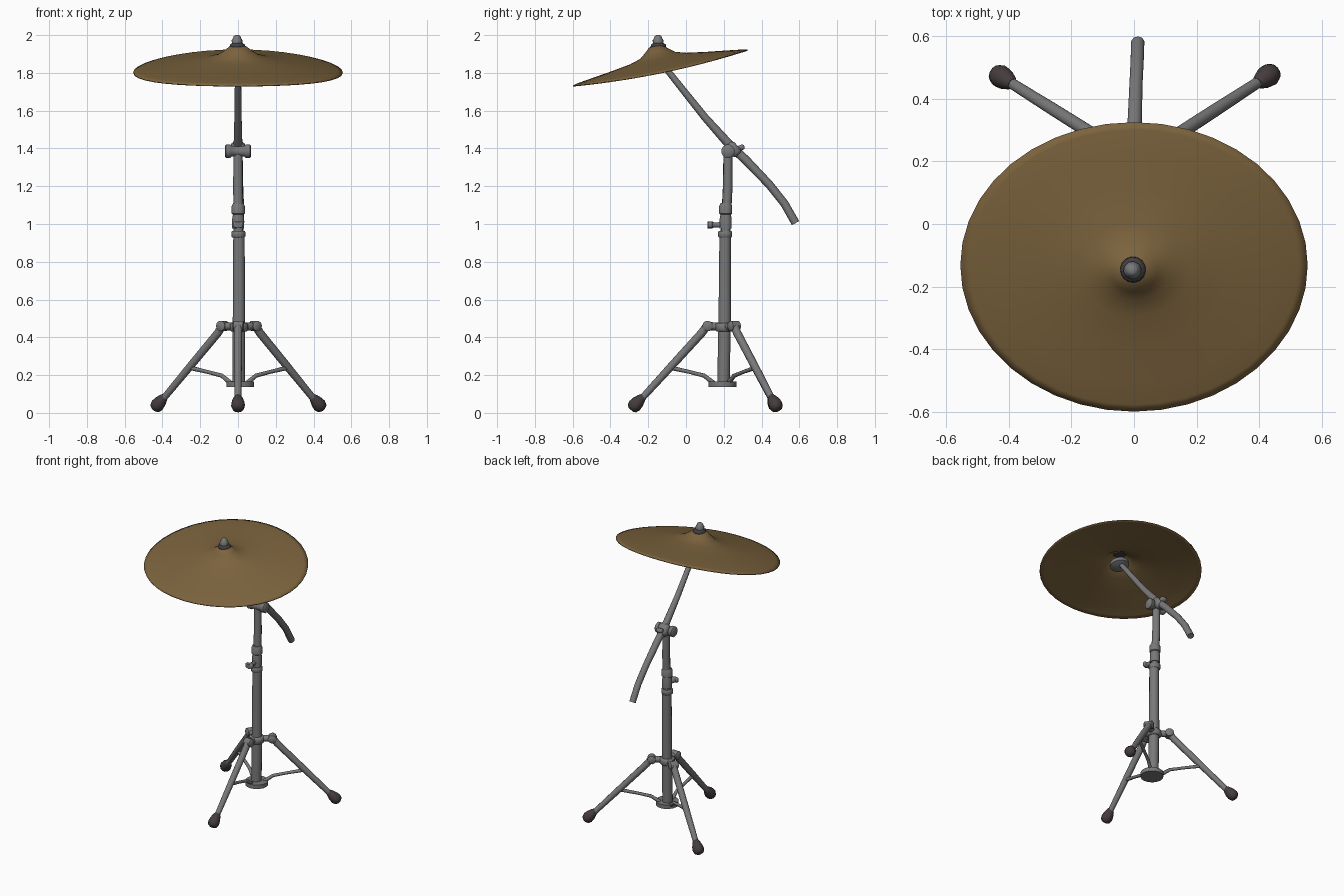
import bpy, bmesh, math
from mathutils import Vector, Matrix

if "Cube" in bpy.data.objects:
    bpy.data.objects.remove(bpy.data.objects["Cube"])


def material(name, rgb):
    m = bpy.data.materials.new(name)
    m.diffuse_color = (*rgb, 1)
    m.use_nodes = True
    m.node_tree.nodes["Principled BSDF"].inputs["Base Color"].default_value = m.diffuse_color
    return m


STEEL = material("steel grey", (0.19, 0.19, 0.19))
BRONZE = material("bronze", (0.20, 0.125, 0.047))
RUBBER = material("dark rubber", (0.06, 0.046, 0.046))
BLACK = material("dark felt", (0.05, 0.05, 0.055))


def finish(name, bm, mat):
    bmesh.ops.recalc_face_normals(bm, faces=bm.faces)
    me = bpy.data.meshes.new(name)
    bm.to_mesh(me)
    bm.free()
    me.materials.append(mat)
    ob = bpy.data.objects.new(name, me)
    bpy.context.collection.objects.link(ob)
    bpy.ops.object.select_all(action='DESELECT')
    bpy.context.view_layer.objects.active = ob
    ob.select_set(True)
    bpy.ops.object.shade_smooth_by_angle(angle=math.radians(50))
    return ob


def tube(name, points, radii, mat=STEEL, sides=10):
    """Capped round tube through points, with one radius per point."""
    pts = [Vector(p) for p in points]
    if not isinstance(radii, (list, tuple)):
        radii = [radii] * len(pts)
    bm = bmesh.new()
    rings = []
    side = None
    for i, p in enumerate(pts):
        d = (pts[min(i + 1, len(pts) - 1)] - pts[max(i - 1, 0)]).normalized()
        if side is None:
            side = d.orthogonal().normalized()
        side = (side - d * side.dot(d)).normalized()
        up = d.cross(side)
        rings.append([bm.verts.new(p + radii[i] * (
            side * math.cos(2 * math.pi * k / sides) +
            up * math.sin(2 * math.pi * k / sides))) for k in range(sides)])
    for a, b in zip(rings, rings[1:]):
        for k in range(sides):
            j = (k + 1) % sides
            bm.faces.new((a[k], a[j], b[j], b[k]))
    bm.faces.new(rings[0])
    bm.faces.new(rings[-1])
    return finish(name, bm, mat)


def lathe(name, start, axis, profile, mat=STEEL, sides=12):
    """Turned part: profile is (distance along axis, radius)."""
    s, a = Vector(start), Vector(axis).normalized()
    return tube(name, [s + a * t for t, r in profile],
                [r for t, r in profile], mat, sides)


def box(name, centre, size, tilt=0.0):
    bm = bmesh.new()
    bmesh.ops.create_cube(bm, size=1, matrix=Matrix.Translation(centre)
                          @ Matrix.Rotation(tilt, 4, 'X')
                          @ Matrix.Diagonal((*size, 1)))
    bmesh.ops.bevel(bm, geom=bm.edges[:], offset=min(size) * 0.25,
                    segments=1, affect='EDGES')
    return finish(name, bm, STEEL)


UP = (0, 0, 1)
PX, PY = 0.005, 0.205

# Main column: base disc, lower tube and thinner upper tube
lathe("base_disc", (0.012, 0.193, 0.137), UP, [(0, 0.074), (0.028, 0.074)], sides=16)
tube("lower_tube", [(PX, 0.198, 0.15), (PX, PY, 0.5), (PX, 0.207, 0.95)],
     [0.034, 0.034, 0.031], sides=12)
tube("upper_tube", [(0.003, 0.208, 0.94), (0, 0.221, 1.2), (0, 0.222, 1.39)],
     [0.026, 0.026, 0.024])

# Collars on the column
lathe("lower_collar", (0.002, 0.207, 0.928), UP,
      [(0, 0.033), (0.006, 0.038), (0.03, 0.038), (0.036, 0.033)])
lathe("height_clamp", (0.001, 0.21, 0.975), UP,
      [(0, 0.033), (0.05, 0.033), (0.075, 0.029), (0.08, 0.036),
       (0.12, 0.036), (0.135, 0.028)])
lathe("clamp_screw", (0, 0.2, 0.995), (0, -1, 0),
      [(0, 0.016), (0.05, 0.013), (0.06, 0.018), (0.085, 0.018)], sides=8)
box("wing_grip", (0, 0.128, 0.996), (0.055, 0.024, 0.032))

# Boom arm with its tilting joint
tube("boom_arm", [(0, -0.135, 1.86), (0, -0.02, 1.715), (0, 0.10, 1.565),
                  (0, 0.225, 1.425), (0.002, 0.32, 1.335), (0.006, 0.44, 1.21),
                  (0.010, 0.52, 1.11), (0.012, 0.58, 1.005)],
     [0.016, 0.018, 0.020, 0.024, 0.024, 0.022, 0.022, 0.022])
lathe("tilt_joint", (-0.07, 0.222, 1.385), (1, 0, 0),
      [(0, 0.028), (0.006, 0.036), (0.03, 0.036), (0.036, 0.029),
       (0.104, 0.029), (0.11, 0.036), (0.134, 0.036), (0.14, 0.028)])
box("boom_clamp", (0, 0.25, 1.395), (0.075, 0.08, 0.06), -0.84)
box("boom_clamp_lug", (0.0, 0.288, 1.403), (0.045, 0.045, 0.028), 0.4)

# Tripod: hub, three legs, feet and braces
lathe("tripod_hub", (PX, 0.203, 0.43), UP,
      [(0, 0.042), (0.008, 0.05), (0.038, 0.05), (0.046, 0.042)])
HUB = Vector((PX, 0.2, 0.455))
LEGS = {
    "front": ((0.002, 0.115, 0.46), (0, 0.085, 0.425), (0, -0.235, 0.075)),
    "left": ((-0.08, 0.255, 0.46), (-0.105, 0.27, 0.425), (-0.395, 0.452, 0.075)),
    "right": ((0.09, 0.255, 0.46), (0.115, 0.27, 0.425), (0.40, 0.455, 0.075)),
}
for key, (top, knee, end) in LEGS.items():
    top, knee, end = Vector(top), Vector(knee), Vector(end)
    tube(key + "_hub_arm", [HUB, top], [0.02, 0.022], sides=8)
    across = (top - HUB).cross(Vector(UP)).normalized()
    lathe(key + "_leg_hinge", top - across * 0.03, across,
          [(0, 0.02), (0.006, 0.028), (0.054, 0.028), (0.06, 0.02)], sides=10)
    mid = knee.lerp(end, 0.5)
    tube(key + "_leg", [top + Vector((0, 0, 0.008)), knee, mid, end],
         [0.022, 0.022, 0.021, 0.018])
    # Rubber foot continues the leg and rounds off at the floor
    run = end - knee
    lathe(key + "_foot", end + Vector((0, 0, 0.004)), run,
          [(-0.012, 0.017), (0, 0.024), (0.03, 0.034), (0.055, 0.037),
           (0.076, 0.030), (0.085, 0.015)], RUBBER, 12)
    # Curved brace from the base disc out to the leg
    out = Vector((run.x, run.y, 0)).normalized()
    base = Vector((PX, 0.197, 0.157)) + out * 0.05
    join = knee.lerp(end, 0.53)
    tube(key + "_brace", [base, base.lerp(join, 0.22) + Vector((0, 0, 0.022)),
                          base.lerp(join, 0.55) + Vector((0, 0, 0.014)), join],
         [0.013, 0.011, 0.010, 0.012], sides=8)

# Cymbal: thin oval dish with a raised bell, tilted forward
PROFILE = [(0.03, 0.118), (0.08, 0.112), (0.13, 0.09), (0.20, 0.064),
           (0.32, 0.047), (0.55, 0.030), (0.80, 0.014), (0.95, 0.004), (1.0, -0.002)]
N = 40
bm = bmesh.new()
rings = []
tilt = Matrix.Translation((0, -0.1375, 1.83)) @ Matrix.Rotation(math.radians(11.6), 4, 'X')
for s, h in PROFILE:
    ring = []
    for k in range(N):
        a = 2 * math.pi * k / N
        x, y = 0.555 * s * math.cos(a), 0.472 * s * math.sin(a)
        ring.append(bm.verts.new(tilt @ Vector((x, y, h - 0.025 * (x / 0.555) ** 2))))
    rings.append(ring)
for a, b in zip(rings, rings[1:]):
    for k in range(N):
        j = (k + 1) % N
        bm.faces.new((a[k], b[k], b[j], a[j]))
bm.faces.new(rings[0])
cymbal = finish("cymbal", bm, BRONZE)
shell = cymbal.modifiers.new("thickness", 'SOLIDIFY')
shell.thickness = 0.006
shell.offset = -1

# Cymbal seat below, felt and nut above
lathe("cymbal_seat", (0, -0.14, 1.835), (0, -0.2, 1),
      [(0, 0.03), (0.012, 0.062), (0.035, 0.062), (0.06, 0.03)], sides=14)
lathe("felt_washer", (-0.003, -0.146, 1.928), UP,
      [(0, 0.038), (0.006, 0.042), (0.022, 0.040), (0.03, 0.028)], BLACK, 14)
lathe("top_nut", (-0.005, -0.148, 1.95), UP,
      [(0, 0.027), (0.022, 0.029), (0.034, 0.022), (0.044, 0.018), (0.05, 0.010)], sides=10)
